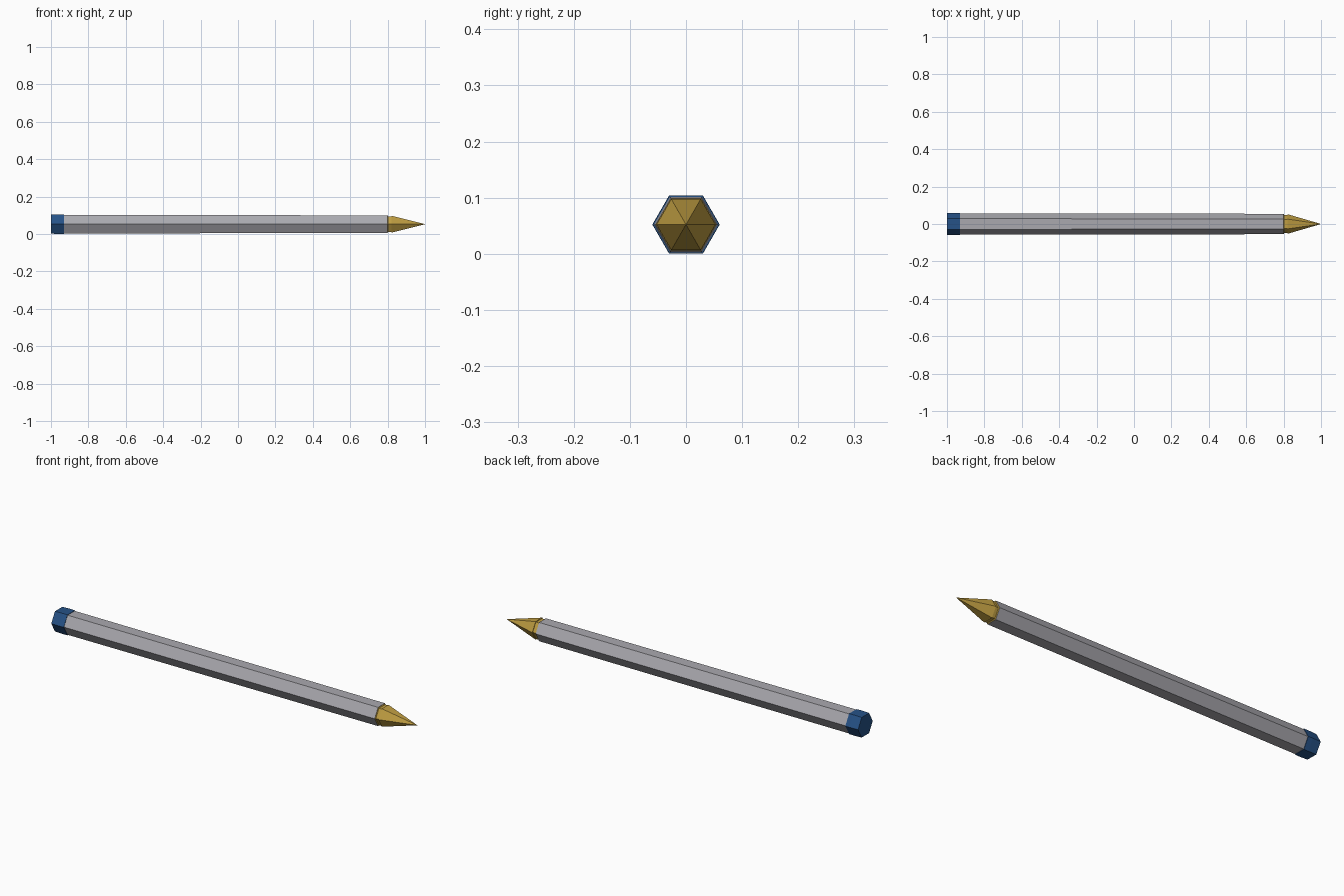
import bpy, bmesh, math

if "Cube" in bpy.data.objects:
    bpy.data.objects.remove(bpy.data.objects["Cube"])

CZ = 0.052  # height of the axis


def material(name, srgb):
    m = bpy.data.materials.new(name)
    m.diffuse_color = [(c / 255 / 12.92 if c < 11 else ((c / 255 + 0.055) / 1.055) ** 2.4)
                       for c in srgb] + [1]
    m.use_nodes = True
    m.node_tree.nodes["Principled BSDF"].inputs["Base Color"].default_value = m.diffuse_color
    return m


def hex_part(name, stations, mat):
    """Loft hexagons (x, corner radius) along x; radius 0 makes a point."""
    bm = bmesh.new()
    rings = []
    for x, r in stations:
        if r == 0:
            rings.append([bm.verts.new((x, 0, CZ))] * 6)
        else:
            rings.append([bm.verts.new((x, r * math.cos(i * math.pi / 3),
                                        CZ + r * math.sin(i * math.pi / 3))) for i in range(6)])
    for a, b in zip(rings, rings[1:]):
        for i in range(6):
            j = (i + 1) % 6
            bm.faces.new(list(dict.fromkeys((a[i], a[j], b[j], b[i]))))
    for ring in (rings[0], rings[-1]):
        if ring[0] is not ring[1]:
            bm.faces.new(ring)
    bmesh.ops.recalc_face_normals(bm, faces=bm.faces)
    mesh = bpy.data.meshes.new(name)
    bm.to_mesh(mesh)
    bm.free()
    mesh.materials.append(mat)
    obj = bpy.data.objects.new(name, mesh)
    bpy.context.collection.objects.link(obj)


grey = material("grey barrel", (170, 169, 175))
gold = material("gold tip", (192, 158, 66))
blue = material("blue cap", (38, 82, 135))

# Barrel, slightly tapered
hex_part("barrel", [(-0.93, 0.057), (0.80, 0.0545)], grey)
# End cap
hex_part("end_cap", [(-1.0, 0.0585), (-0.955, 0.06), (-0.93, 0.0595)], blue)
# Collar between barrel and tip
hex_part("tip_collar", [(0.80, 0.0535), (0.803, 0.049), (0.82, 0.049)], gold)
# Pointed tip
hex_part("tip", [(0.82, 0.0525), (1.0, 0)], gold)
